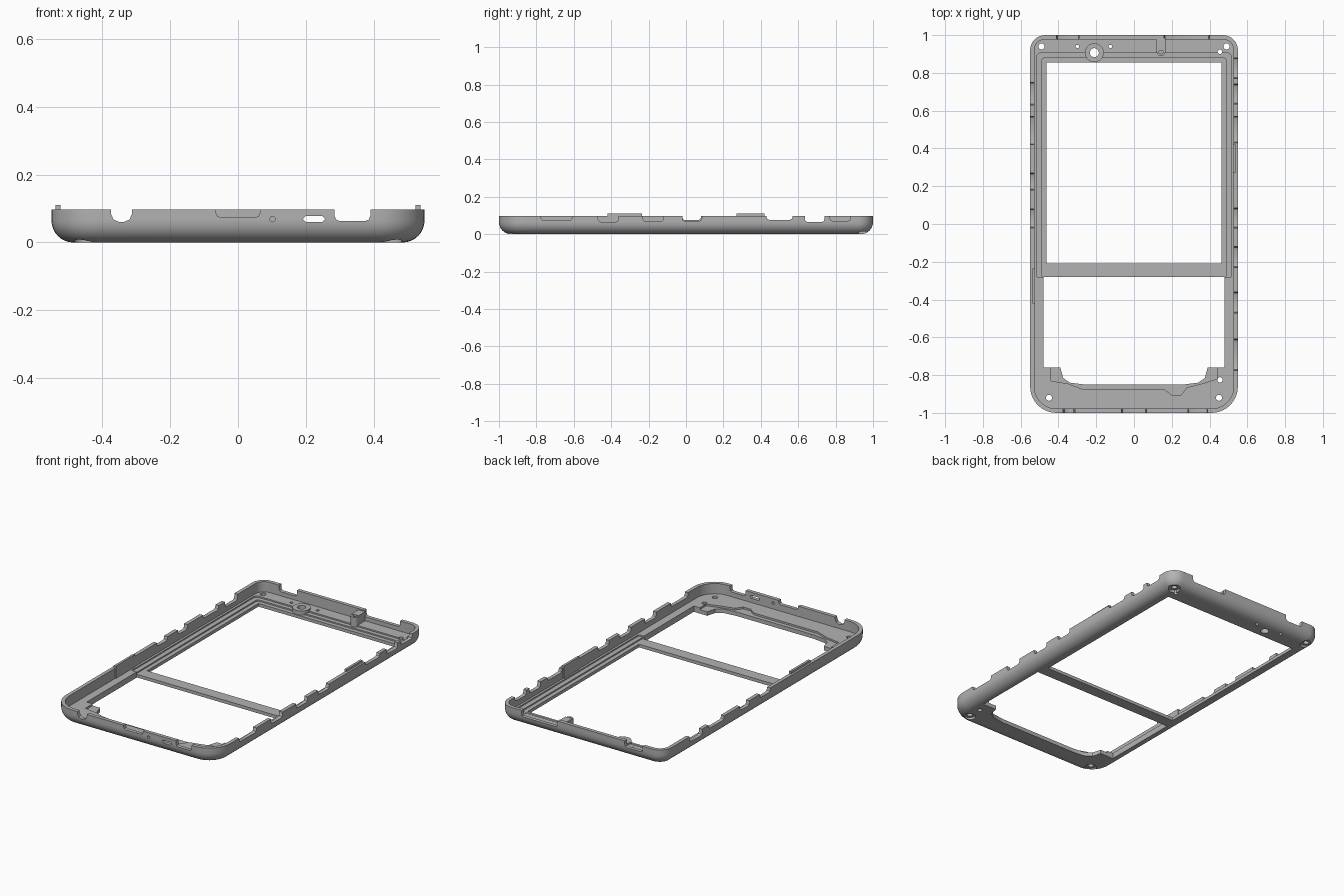
import bpy, bmesh, math

if "Cube" in bpy.data.objects:
    bpy.data.objects.remove(bpy.data.objects["Cube"], do_unlink=True)

grey = bpy.data.materials.new("satin_grey")
grey.use_nodes = True
COLOUR = (0.45, 0.45, 0.45, 1)
grey.diffuse_color = COLOUR
grey.node_tree.nodes["Principled BSDF"].inputs["Base Color"].default_value = COLOUR


def outline(hx, y0, y1, r_front, r_back, seg=10):
    """Rounded rectangle, counter-clockwise from the front left corner."""
    pts = []
    corners = [(1, y0, r_front, -90), (1, y1, r_back, 0),
               (-1, y1, r_back, 90), (-1, y0, r_front, 180)]
    for sx, y, r, start in corners:
        cx = sx * (hx - r)
        cy = y + r if y == y0 else y - r
        for i in range(seg + 1):
            a = math.radians(start + 90 * i / seg)
            pts.append((cx + r * math.cos(a), cy + r * math.sin(a)))
    return pts


def circle(cx, cy, r, n=24):
    return [(cx + r * math.cos(math.tau * i / n), cy + r * math.sin(math.tau * i / n))
            for i in range(n)]


def rect(x0, x1, y0, y1):
    return [(x0, y0), (x1, y0), (x1, y1), (x0, y1)]


def mirrored(half):
    """Closed polygon from its right half."""
    return half + [(-x, y) for x, y in reversed(half)]


def loft(name, rings):
    """Skin a stack of equal 3D rings and cap both ends."""
    bm = bmesh.new()
    rows = [[bm.verts.new(p) for p in ring] for ring in rings]
    n = len(rows[0])
    for low, high in zip(rows, rows[1:]):
        for i in range(n):
            j = (i + 1) % n
            bm.faces.new((low[i], low[j], high[j], high[i]))
    bm.faces.new(rows[0][::-1])
    bm.faces.new(rows[-1])
    bmesh.ops.recalc_face_normals(bm, faces=bm.faces)
    me = bpy.data.meshes.new(name)
    bm.to_mesh(me)
    bm.free()
    me.materials.append(grey)
    ob = bpy.data.objects.new(name, me)
    bpy.context.collection.objects.link(ob)
    return ob


def prism(name, pts, lo, hi, axis="z"):
    place = {"z": lambda a, b, h: (a, b, h),
             "y": lambda a, b, h: (a, h, b),
             "x": lambda a, b, h: (h, a, b)}[axis]
    return loft(name, [[place(a, b, h) for a, b in pts] for h in (lo, hi)])


cutters = []


def cut(pts, lo, hi, axis="z"):
    ob = prism("cutter", pts, lo, hi, axis)
    ob.hide_render = True
    cutters.append(ob)


def wall_cut(wall, pts):
    """Cut a profile through one of the four walls."""
    axis, lo, hi = {"right": ("x", 0.51, 0.6), "left": ("x", -0.6, -0.51),
                    "front": ("y", -1.1, -0.96), "back": ("y", 0.96, 1.1)}[wall]
    cut(pts, lo, hi, axis)


def notch(wall, a, b, z, soft=0.015):
    """Open-topped notch with softened lower corners."""
    pts = [(a, 0.15), (a, z + soft), (a + soft * 0.3, z + soft * 0.3), (a + soft, z),
           (b - soft, z), (b - soft * 0.3, z + soft * 0.3), (b, z + soft), (b, 0.15)]
    wall_cut(wall, pts)


def finish(ob, tools):
    """Apply the cuts and shade smooth with crisp edges."""
    for tool in tools:
        mod = ob.modifiers.new("cut", "BOOLEAN")
        mod.operation = "DIFFERENCE"
        mod.solver = "EXACT"
        mod.object = tool
    graph = bpy.context.evaluated_depsgraph_get()
    me = bpy.data.meshes.new_from_object(ob.evaluated_get(graph))
    ob.modifiers.clear()
    ob.data = me
    for tool in tools:
        bpy.data.objects.remove(tool, do_unlink=True)
    bpy.ops.object.select_all(action="DESELECT")
    ob.select_set(True)
    bpy.context.view_layer.objects.active = ob
    bpy.ops.object.shade_smooth_by_angle(angle=math.radians(30))


# Outer shell with a rounded lower edge
RIM, FLOOR, LEDGE, SHELF = 0.097, 0.035, 0.027, 0.019
FILLET, STEPS = 0.065, 8
rings = []
for i in range(STEPS + 1):
    a = math.pi / 2 * i / STEPS
    d, z = FILLET * (1 - math.sin(a)), FILLET * (1 - math.cos(a))
    ring = outline(0.55 - d, -1 + d, 1 - d, 0.14 - d, 0.08 - d)
    rings.append([(x, y, z) for x, y in ring])
rings.append([(x, y, RIM) for x, y, z in rings[-1]])
frame = loft("frame", rings)

# Inner tray, stepped ledges and display window
cut(outline(0.528, -0.978, 0.978, 0.118, 0.058), FLOOR, 0.2)
cut(outline(0.515, -0.283, 0.905, 0.01, 0.02, 4), LEDGE, 0.2)
cut(outline(0.487, -0.283, 0.88, 0.01, 0.015, 4), SHELF, 0.2)
cut(rect(-0.462, 0.462, -0.21, 0.855), -0.1, 0.2)

# Lower opening and its wavy ledge
cut(mirrored([(0.26, -0.85), (0.34, -0.84), (0.375, -0.815), (0.39, -0.76),
              (0.48, -0.76), (0.48, -0.28)]), -0.1, 0.2)
cut([(-0.44, -0.7), (-0.44, -0.83), (-0.35, -0.845), (-0.27, -0.875), (0.16, -0.875),
     (0.2, -0.905), (0.25, -0.905), (0.28, -0.865), (0.36, -0.845), (0.44, -0.82),
     (0.44, -0.7)], 0.024, 0.2)

# Screw holes with counterbores underneath
for sx in (-1, 1):
    for x, y in ((0.49, 0.94), (0.45, -0.92)):
        cut(circle(sx * x, y, 0.016), -0.1, 0.2)
        cut(circle(sx * x, y, 0.034), -0.1, 0.014)
for x, y, r in ((0.455, -0.825, 0.014), (0.455, 0.912, 0.012),
                (-0.3, 0.94, 0.009), (-0.125, 0.94, 0.009), (-0.21, 0.907, 0.024)):
    cut(circle(x, y, r), -0.1, 0.2)

# Wall notches: start, end, depth level
NOTCHES = {
    "right": [(-0.775, -0.61, 0.072), (-0.47, -0.36, 0.066), (-0.23, -0.12, 0.068),
              (-0.02, 0.085, 0.07), (0.43, 0.57, 0.077), (0.635, 0.74, 0.065),
              (0.77, 0.88, 0.07)],
    "left": [(-0.02, 0.08, 0.075), (0.18, 0.27, 0.07), (0.42, 0.57, 0.075),
             (0.63, 0.75, 0.063)],
    "front": [(-0.065, 0.065, 0.073), (0.285, 0.39, 0.063)],
    "back": [(-0.41, -0.29, 0.06), (0.16, 0.4, 0.06)],
}
for wall, spans in NOTCHES.items():
    for a, b, z in spans:
        notch(wall, a, b, z)
notch("front", -0.375, -0.312, 0.06, 0.026)

# Front pin hole and slot
wall_cut("front", circle(0.102, 0.069, 0.008, 16))
wall_cut("front", [(0.2, 0.06), (0.248, 0.06), (0.257, 0.069), (0.248, 0.078),
                   (0.2, 0.078), (0.191, 0.069)])
finish(frame, cutters)

# Camera collar
collar = prism("camera_collar", circle(-0.21, 0.907, 0.05, 32), 0.02, 0.044)
finish(collar, [prism("cutter", circle(-0.21, 0.907, 0.024), -0.1, 0.2)])

# Post inside the back wall
post = prism("back_post", rect(0.12, 0.166, 0.915, 0.985), 0.03, 0.09)
finish(post, [])
foot = prism("back_post_foot", circle(0.143, 0.912, 0.023), 0.025, 0.085)
finish(foot, [prism("cutter", circle(0.143, 0.912, 0.011, 16), 0.04, 0.2)])

# Thin latch tabs standing above the side walls
for name, x, y0, y1 in (("right_latch_tab", 0.531, 0.27, 0.42),
                        ("left_latch_tab", -0.531, -0.42, -0.235)):
    finish(prism(name, rect(x - 0.007, x + 0.007, y0, y1), 0.035, 0.11), [])
